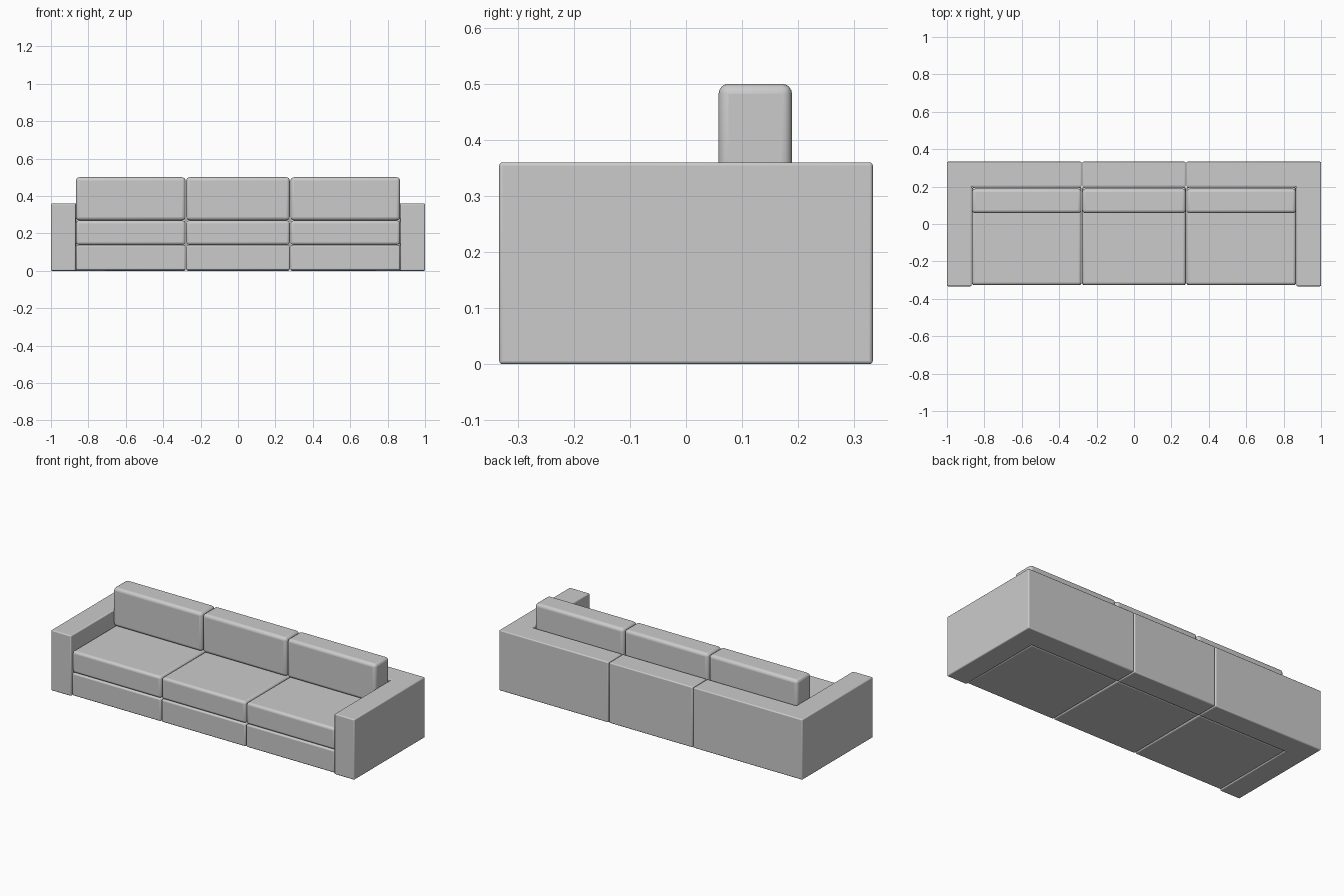
import bpy, bmesh

if "Cube" in bpy.data.objects:
    bpy.data.objects.remove(bpy.data.objects["Cube"])


def slab(name, outline, z0, z1, radius, segments):
    """Extrude a counter-clockwise outline from z0 to z1 and round its edges."""
    bm = bmesh.new()
    face = bm.faces.new([bm.verts.new((x, y, z0)) for x, y in outline])
    top = bmesh.ops.extrude_face_region(bm, geom=[face])["geom"]
    for v in top:
        if isinstance(v, bmesh.types.BMVert):
            v.co.z = z1
    if not any(f.normal.z < 0 for f in bm.faces) or len(bm.faces) < len(outline) + 2:
        bm.faces.new([v for v in bm.verts if v.co.z == z0][::-1]) if len(bm.faces) < len(outline) + 2 else None
    bmesh.ops.recalc_face_normals(bm, faces=bm.faces)
    mesh = bpy.data.meshes.new(name)
    bm.to_mesh(mesh)
    bm.free()
    ob = bpy.data.objects.new(name, mesh)
    bpy.context.collection.objects.link(ob)
    bev = ob.modifiers.new("rounding", "BEVEL")
    bev.width, bev.segments, bev.limit_method = radius, segments, "ANGLE"
    bpy.ops.object.select_all(action="DESELECT")
    ob.select_set(True)
    bpy.context.view_layer.objects.active = ob
    bpy.ops.object.shade_smooth_by_angle()
    return ob


def box(name, x0, x1, y0, y1, z0, z1, radius, segments=4):
    return slab(name, [(x0, y0), (x1, y0), (x1, y1), (x0, y1)], z0, z1, radius, segments)


# Corner shells: arm joined to its part of the back, left and right
corner = [(0.28, 0.2), (0.868, 0.2), (0.868, -0.333), (1, -0.333), (1, 0.333), (0.28, 0.333)]
slab("right_arm_and_back", corner, 0, 0.36, 0.006, 3)
slab("left_arm_and_back", [(-x, y) for x, y in reversed(corner)], 0, 0.36, 0.006, 3)

# Middle back panel
box("middle_back", -0.276, 0.276, 0.2, 0.333, 0, 0.36, 0.006, 3)

# Three modules, each with base, seat cushion and back cushion
for side, x0, x1 in (("left", -0.866, -0.281), ("middle", -0.277, 0.277), ("right", 0.281, 0.866)):
    box(side + "_base", x0, x1, -0.326, 0.197, 0.003, 0.137, 0.008, 3)
    box(side + "_seat_cushion", x0, x1, -0.326, 0.197, 0.139, 0.268, 0.015)
    box(side + "_back_cushion", x0, x1, 0.058, 0.189, 0.27, 0.5, 0.018)
